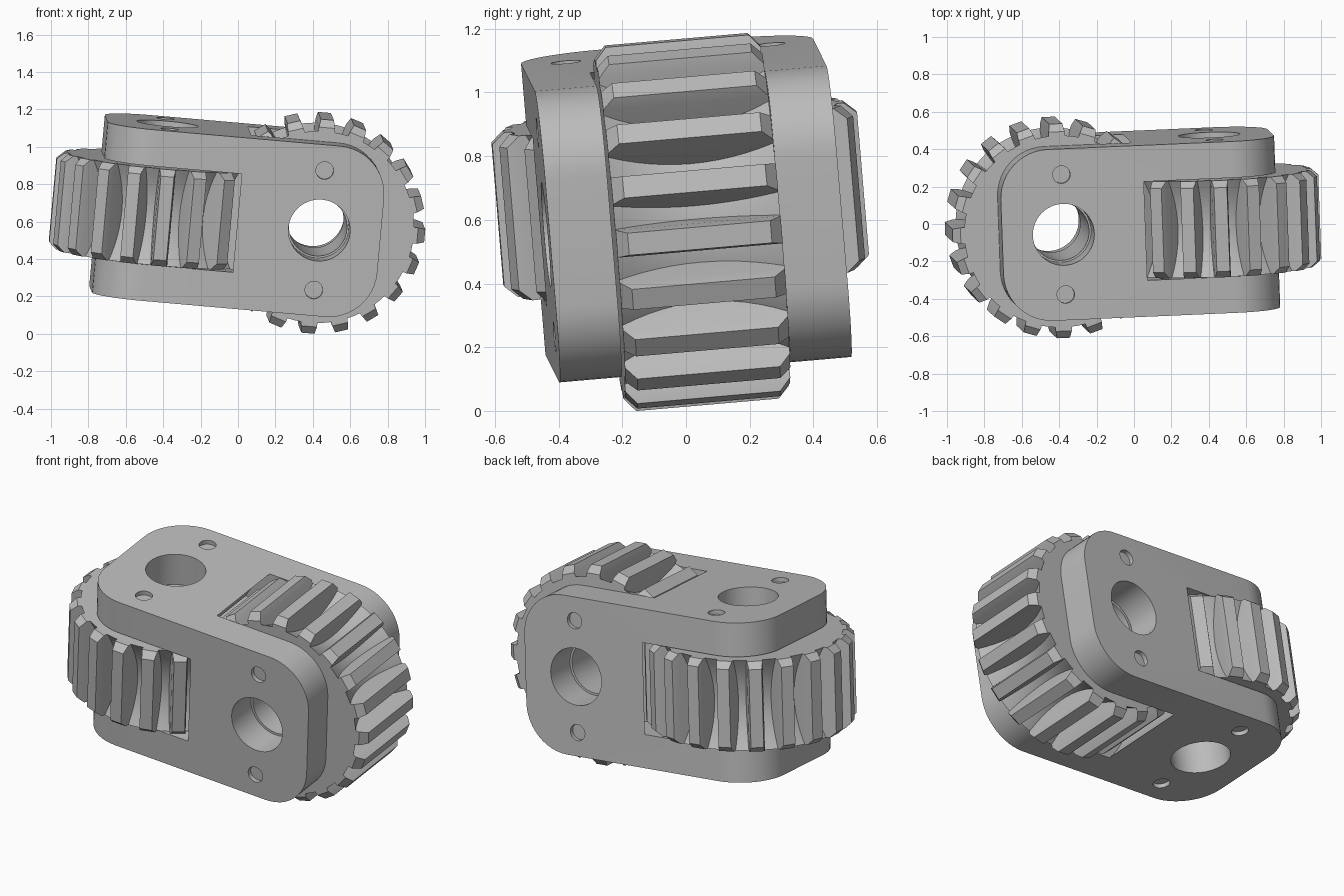
import bpy, bmesh, math
from mathutils import Matrix, Vector, Euler

if "Cube" in bpy.data.objects:
    bpy.data.objects.remove(bpy.data.objects["Cube"])

HALF = 0.46        # half of the square body section
LENGTH = 0.75      # half of the body length
AXIS_X = 0.42      # distance of each gear axis from the middle
GEAR_HALF = 0.26   # half of the gear width
TIP, BORE = 0.575, 0.165
TEETH = 20

metal = bpy.data.materials.new("grey_metal")
metal.use_nodes = True
metal.diffuse_color = (0.5, 0.5, 0.5, 1)
metal.node_tree.nodes["Principled BSDF"].inputs["Base Color"].default_value = (0.5, 0.5, 0.5, 1)

# Frames of the two gear axes: the left one upright, the right one lying along y
left_axis = Matrix.Translation((-AXIS_X, 0, 0)) @ Matrix.Rotation(math.pi, 4, 'Z')
right_axis = Matrix.Translation((AXIS_X, 0, 0)) @ Matrix.Rotation(math.pi / 2, 4, 'X')


def make_object(name, bm):
    bmesh.ops.recalc_face_normals(bm, faces=bm.faces)
    mesh = bpy.data.meshes.new(name)
    bm.to_mesh(mesh)
    bm.free()
    obj = bpy.data.objects.new(name, mesh)
    bpy.context.collection.objects.link(obj)
    mesh.materials.append(metal)
    return obj


def activate(obj):
    bpy.ops.object.select_all(action='DESELECT')
    obj.select_set(True)
    bpy.context.view_layer.objects.active = obj


def cut_cylinder(target, frame, radius, depth, offset=(0, 0, 0)):
    bm = bmesh.new()
    bmesh.ops.create_cone(bm, cap_ends=True, segments=64, radius1=radius, radius2=radius,
                          depth=depth, matrix=frame @ Matrix.Translation(offset))
    cutter = make_object("cutter", bm)
    cutter.hide_render = True
    mod = target.modifiers.new("cut", 'BOOLEAN')
    mod.operation, mod.solver, mod.object = 'DIFFERENCE', 'EXACT', cutter
    activate(target)
    bpy.ops.object.modifier_apply(modifier=mod.name)
    bpy.data.objects.remove(cutter)


def make_body():
    # Block whose right end is rounded in side profile and left end in plan
    bm = bmesh.new()
    bmesh.ops.create_cube(bm, size=2, matrix=Matrix.Diagonal((LENGTH, HALF, HALF, 1)))
    corners = []
    for e in bm.edges:
        a, b = e.verts[0].co, e.verts[1].co
        along = b - a
        if a.x > 0 and b.x > 0 and abs(along.y) > 0.1:
            corners.append(e)
        if a.x < 0 and b.x < 0 and abs(along.z) > 0.1:
            corners.append(e)
    bmesh.ops.bevel(bm, geom=corners, offset=0.26, segments=12, profile=0.5, affect='EDGES')
    body = make_object("forked_body", bm)
    for frame in (left_axis, right_axis):
        # Gear pocket, axle hole and shallow pin holes
        cut_cylinder(body, frame, 0.61, 2 * GEAR_HALF + 0.01)
        cut_cylinder(body, frame, BORE, 2)
        for side in (-1, 1):
            for face in (-1, 1):
                cut_cylinder(body, frame, 0.047, 0.05, (0, side * 0.322, face * HALF))
    return body


def make_gear(name, frame):
    bm = bmesh.new()
    # Throated core, turned around the axis with an axle bore
    steps, edge_r, throat = 12, 0.515, 0.075
    bore = BORE - 0.01
    profile = [(bore, -GEAR_HALF)]
    for i in range(steps + 1):
        t = 2 * i / steps - 1
        profile.append((edge_r - throat * (1 - t * t), t * GEAR_HALF))
    profile.append((bore, GEAR_HALF))
    verts = [bm.verts.new((r, 0, z)) for r, z in profile]
    edges = [bm.edges.new((verts[i - 1], verts[i])) for i in range(len(verts))]
    bmesh.ops.spin(bm, geom=verts + edges, cent=(0, 0, 0), axis=(0, 0, 1),
                   angle=2 * math.pi, steps=80, use_merge=True)
    bmesh.ops.remove_doubles(bm, verts=bm.verts, dist=0.0005)
    # Tapered teeth with chamfered ends: (radius, half thickness, half width)
    sections = [(0.4, 0.05, GEAR_HALF), (0.535, 0.043, GEAR_HALF), (TIP, 0.035, GEAR_HALF - 0.035)]
    for k in range(TEETH):
        turn = Matrix.Rotation(2 * math.pi * k / TEETH, 3, 'Z')
        loops = []
        for r, t, w in sections:
            corners = [(-t, -w), (t, -w), (t, w), (-t, w)]
            loops.append([bm.verts.new(turn @ Vector((r, y, z))) for y, z in corners])
        bm.faces.new(loops[0])
        bm.faces.new(loops[-1])
        for low, high in zip(loops, loops[1:]):
            for i in range(4):
                bm.faces.new((low[i - 1], low[i], high[i], high[i - 1]))
    bm.transform(frame)
    return make_object(name, bm)


parts = [make_body(), make_gear("left_gear", left_axis), make_gear("right_gear", right_axis)]

# Tilt the whole joint and rest it on the ground
tilt = Euler([math.radians(a) for a in (5, 5, 2.5)]).to_matrix().to_4x4()
for part in parts:
    part.data.transform(tilt)
lowest = min(v.co.z for part in parts for v in part.data.vertices)
for part in parts:
    part.data.transform(Matrix.Translation((0, 0, -lowest)))
    activate(part)
    bpy.ops.object.shade_smooth_by_angle(angle=math.radians(25))
